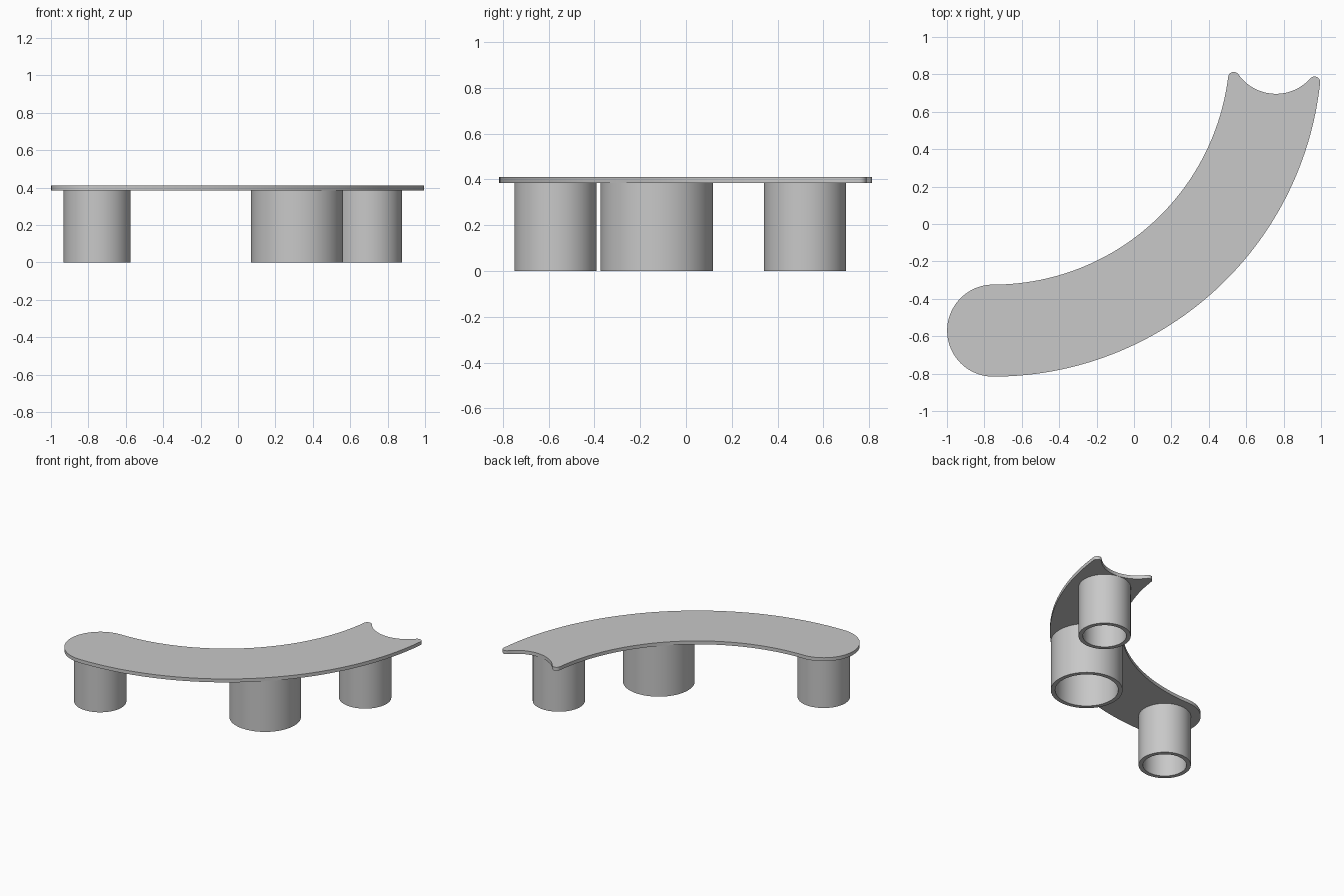
import bpy, bmesh
from math import radians, degrees, sin, cos, atan2, sqrt
from mathutils import Vector

if "Cube" in bpy.data.objects:
    bpy.data.objects.remove(bpy.data.objects["Cube"])

# One plain grey for the whole bench
grey = bpy.data.materials.new("plain grey")
grey.use_nodes = True
colour = (0.58, 0.58, 0.58, 1)
grey.diffuse_color = colour
grey.node_tree.nodes["Principled BSDF"].inputs["Base Color"].default_value = colour

CENTRE = Vector((-0.753, 0.942))   # centre of the bench curve
RADIUS = 1.512                     # radius of the seat centreline
HALF = 0.246                       # half the seat width
TIP = 0.03                         # rounding of the pointed tips
UNDERSIDE, TOP = 0.385, 0.411


def arc(centre, radius, start, end, steps):
    """Points along an arc, angles in degrees."""
    angles = [radians(start + (end - start) * i / steps) for i in range(steps + 1)]
    return [centre + Vector((cos(a), sin(a))) * radius for a in angles]


def heading(a, b):
    return degrees(atan2(b.y - a.y, b.x - a.x))


def finish(bm, name):
    bmesh.ops.remove_doubles(bm, verts=bm.verts, dist=0.0005)
    bmesh.ops.recalc_face_normals(bm, faces=bm.faces)
    mesh = bpy.data.meshes.new(name)
    bm.to_mesh(mesh)
    bm.free()
    mesh.materials.append(grey)
    obj = bpy.data.objects.new(name, mesh)
    bpy.context.collection.objects.link(obj)
    bpy.ops.object.select_all(action="DESELECT")
    obj.select_set(True)
    bpy.context.view_layer.objects.active = obj
    bpy.ops.object.shade_smooth_by_angle(angle=radians(30))
    return obj


# Curved seat: round at one end, scooped out at the other
scoop = CENTRE + Vector((RADIUS, 0))
round_end = CENTRE - Vector((0, RADIUS))
inner, outer = RADIUS - HALF, RADIUS + HALF


def tip_centre(from_centre):
    """Centre of a tip rounding that touches the seat edge and the scoop."""
    along = (from_centre**2 - (HALF + TIP)**2 + RADIUS**2) / (2 * RADIUS)
    return CENTRE + Vector((along, -sqrt(from_centre**2 - along**2)))


tip_out, tip_in = tip_centre(outer - TIP), tip_centre(inner + TIP)
a_out, a_in = heading(CENTRE, tip_out), heading(CENTRE, tip_in)
s_out, s_in = heading(scoop, tip_out), heading(scoop, tip_in)
outline = (arc(CENTRE, outer, -90, a_out, 64)
           + arc(tip_out, TIP, a_out, s_out + 180, 12)
           + arc(scoop, HALF, s_out, s_in, 32)
           + arc(tip_in, TIP, s_in + 180, a_in + 180, 12)
           + arc(CENTRE, inner, a_in, -90, 64)
           + arc(round_end, HALF, 90, 270, 40))

bm = bmesh.new()
verts = [bm.verts.new((p.x, p.y, UNDERSIDE)) for p in outline]
bmesh.ops.remove_doubles(bm, verts=verts, dist=0.0005)
face = bm.faces.new([v for v in bm.verts])
grown = bmesh.ops.extrude_face_region(bm, geom=[face], use_keep_orig=True)
raised = [g for g in grown["geom"] if isinstance(g, bmesh.types.BMVert)]
bmesh.ops.translate(bm, verts=raised, vec=(0, 0, TOP - UNDERSIDE))
finish(bm, "seat")


# Hollow tube legs, open at the floor and closed by the seat
def tube_leg(name, angle, radius, wall=0.03, sides=64):
    spot = CENTRE + Vector((cos(radians(angle)), sin(radians(angle)))) * RADIUS
    bm = bmesh.new()
    profile = [(radius, UNDERSIDE), (radius, 0), (radius - wall, 0), (radius - wall, UNDERSIDE)]
    points = [bm.verts.new((spot.x + r, spot.y, z)) for r, z in profile]
    edges = [bm.edges.new(pair) for pair in zip(points, points[1:])]
    bmesh.ops.spin(bm, geom=points + edges, cent=(spot.x, spot.y, 0), axis=(0, 0, 1),
                   angle=radians(360), steps=sides, use_duplicate=False)
    # Outer wall must face away from the tube centre
    leg = finish(bm, name)
    first = leg.data.polygons[0]
    side = max(leg.data.polygons, key=lambda f: (f.center.xy - spot).length)
    if side.normal.xy.dot(side.center.xy - spot) < 0:
        leg.data.flip_normals()


tube_leg("round_end_leg", -90, 0.179)
tube_leg("middle_leg", -45, 0.246)
tube_leg("scooped_end_leg", -16.2, 0.179)
